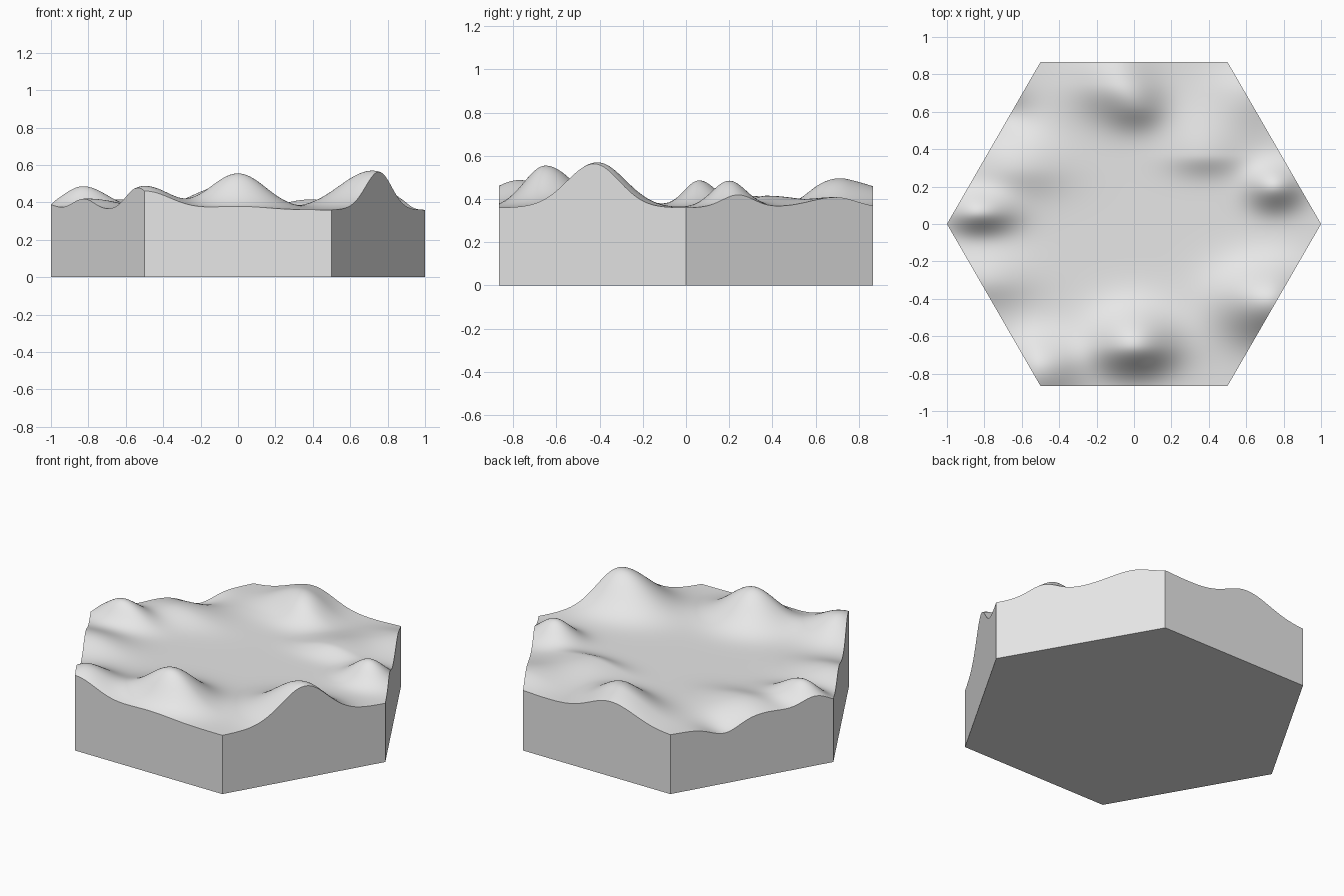
import bpy
import bmesh
from math import cos, sin, exp, radians

cube = bpy.data.objects.get("Cube")
if cube:
    bpy.data.objects.remove(cube, do_unlink=True)

BASE = 0.36

# Hills and hollows: x, y, height, west, east, south and north spread
HILLS = [
    (0.00, -0.65, 0.195, 0.15, 0.15, 0.10, 0.13),    # front peak
    (0.72, -0.41, 0.21, 0.18, 0.15, 0.14, 0.13),     # tall side hill
    (0.75, 0.20, 0.125, 0.10, 0.10, 0.08, 0.08),     # small left knoll
    (-0.83, 0.06, 0.125, 0.11, 0.13, 0.07, 0.08),    # small right knoll
    (-0.50, -0.77, 0.128, 0.11, 0.14, 0.14, 0.12),   # front corner hill
    (-0.10, 0.75, 0.115, 0.16, 0.14, 0.12, 0.20),    # back hill
    (0.02, 0.63, 0.06, 0.10, 0.10, 0.08, 0.10),      # back hill spur
    (0.38, 0.37, 0.055, 0.14, 0.16, 0.07, 0.17),     # low inner ridge
    (0.60, 0.70, 0.045, 0.13, 0.13, 0.13, 0.10),     # back corner swell
    (-0.80, -0.30, 0.06, 0.20, 0.17, 0.10, 0.11),    # low right ridge
    (-0.62, 0.30, 0.055, 0.16, 0.18, 0.10, 0.12),    # low back ridge
    (-0.68, 0.58, -0.055, 0.10, 0.10, 0.08, 0.08),   # hollow at the rim
]


def height(x, y):
    z = BASE
    for hx, hy, amp, west, east, south, north in HILLS:
        u = (x - hx) / (east if x > hx else west)
        v = (y - hy) / (north if y > hy else south)
        z += amp * exp(-(u * u + v * v) / 2)
    return z


def grey_material():
    mat = bpy.data.materials.new("light_grey")
    mat.use_nodes = True
    colour = (0.8, 0.8, 0.8, 1)
    mat.diffuse_color = colour
    mat.node_tree.nodes["Principled BSDF"].inputs["Base Color"].default_value = colour
    return mat


# Hexagon fan, refined into an even triangle grid
bm = bmesh.new()
centre = bm.verts.new((0, 0, 0))
rim = [bm.verts.new((cos(radians(60 * i)), sin(radians(60 * i)), 0)) for i in range(6)]
for i in range(6):
    bm.faces.new((centre, rim[i], rim[(i + 1) % 6]))
for _ in range(6):
    bmesh.ops.subdivide_edges(bm, edges=bm.edges[:], cuts=1, use_grid_fill=True)

# Rolling terrain surface
for v in bm.verts:
    v.co.z = height(v.co.x, v.co.y)
for f in bm.faces:
    f.smooth = True

# Straight walls down to the ground, and a flat underside
border = [e for e in bm.edges if e.is_boundary]
result = bmesh.ops.extrude_edge_only(bm, edges=border)["geom"]
for v in result:
    if isinstance(v, bmesh.types.BMVert):
        v.co.z = 0
for f in result:
    if isinstance(f, bmesh.types.BMFace):
        f.smooth = False
        for e in f.edges:
            e.smooth = False
lower = [e for e in bm.edges if e.is_boundary]
for f in bmesh.ops.contextual_create(bm, geom=lower)["faces"]:
    f.smooth = False
bmesh.ops.recalc_face_normals(bm, faces=bm.faces[:])

mesh = bpy.data.meshes.new("terrain_tile")
bm.to_mesh(mesh)
bm.free()
mesh.materials.append(grey_material())
tile = bpy.data.objects.new("terrain_tile", mesh)
bpy.context.collection.objects.link(tile)
